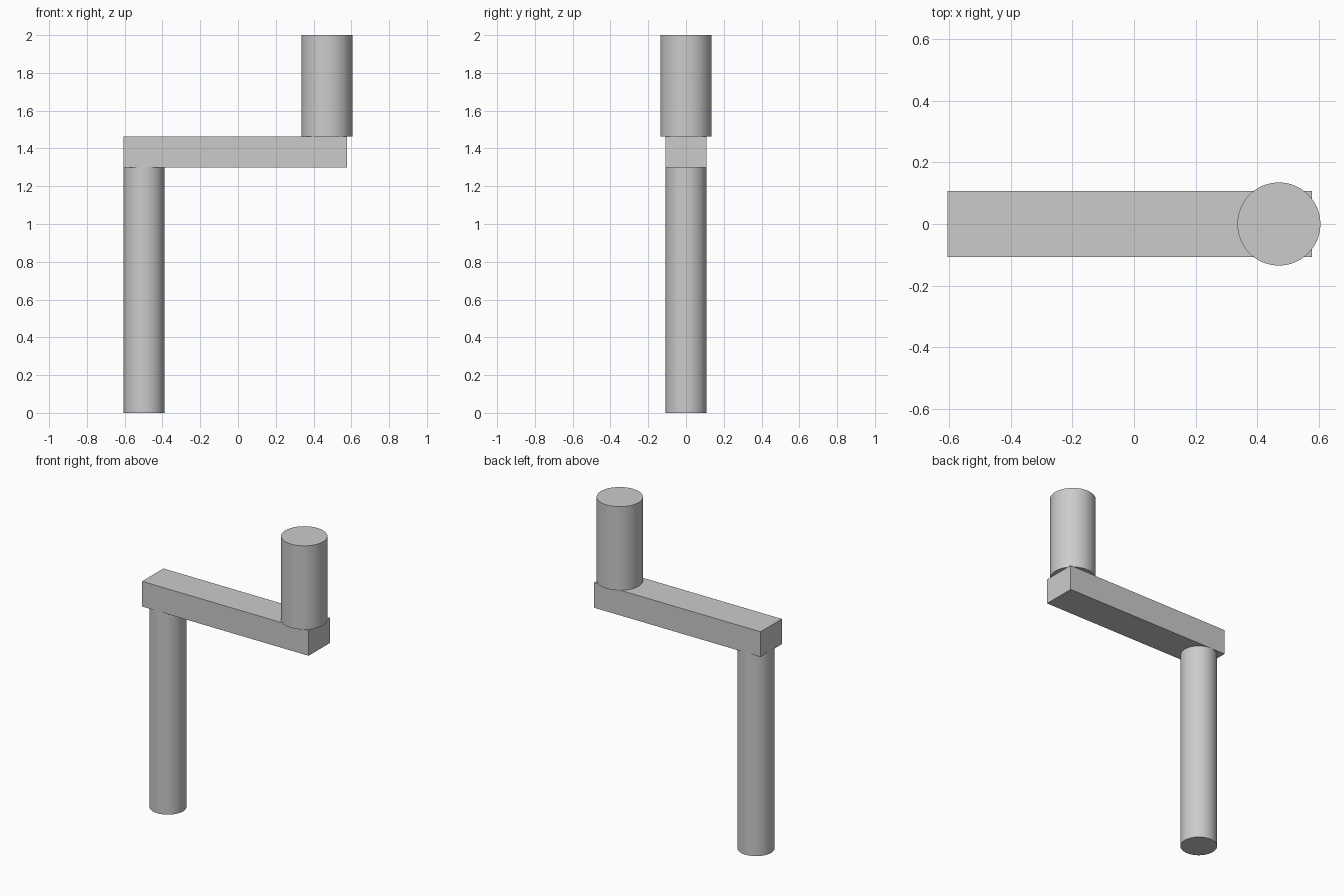
import bpy
import math

cube = bpy.data.objects.get("Cube")
if cube:
    bpy.data.objects.remove(cube, do_unlink=True)

# Single plain grey for the whole crank
GREY = (0.6, 0.6, 0.6, 1.0)
grey = bpy.data.materials.new("plain_grey")
grey.use_nodes = True
grey.diffuse_color = GREY
grey.node_tree.nodes["Principled BSDF"].inputs["Base Color"].default_value = GREY


def finish(name):
    obj = bpy.context.object
    obj.name = obj.data.name = name
    obj.data.materials.append(grey)
    return obj


def cylinder(name, x, radius, bottom, top):
    bpy.ops.mesh.primitive_cylinder_add(
        vertices=64, radius=radius, depth=top - bottom,
        location=(x, 0, (bottom + top) / 2))
    bpy.ops.object.shade_smooth_by_angle(angle=math.radians(30))
    return finish(name)


def box(name, x_min, x_max, width, bottom, top):
    bpy.ops.mesh.primitive_cube_add(
        size=1, location=((x_min + x_max) / 2, 0, (bottom + top) / 2))
    obj = finish(name)
    obj.scale = (x_max - x_min, width, top - bottom)
    bpy.ops.object.transform_apply(location=False, rotation=False, scale=True)
    return obj


ARM_BOTTOM, ARM_TOP = 1.3, 1.462

# Upright shaft, flat crank arm and thicker hand grip
cylinder("shaft", -0.498, 0.108, 0, ARM_BOTTOM)
box("crank_arm", -0.606, 0.578, 0.216, ARM_BOTTOM, ARM_TOP)
cylinder("hand_grip", 0.471, 0.135, ARM_TOP, 2)
